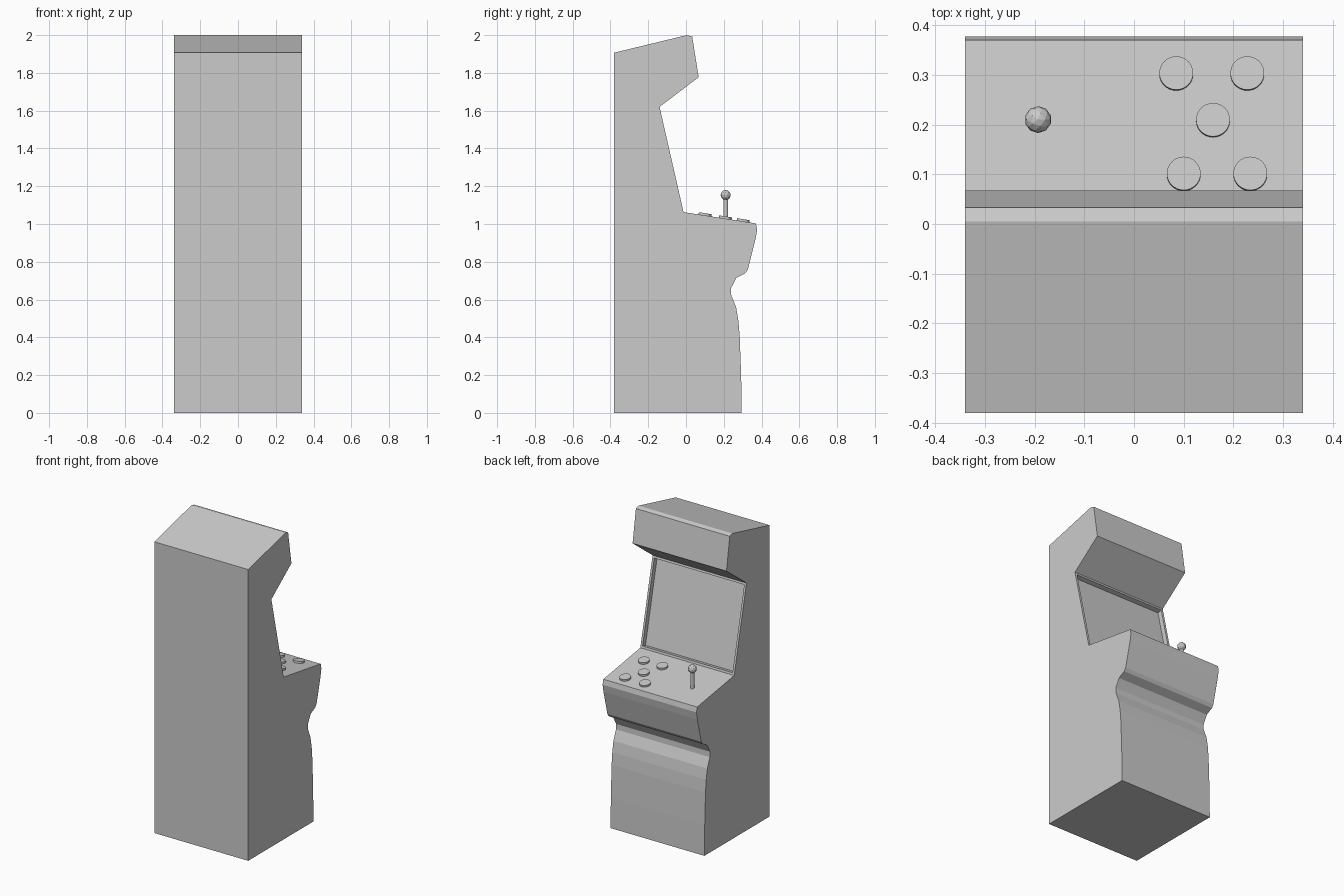
import bpy, bmesh
from math import atan2
from mathutils import Vector, Matrix

default = bpy.data.objects.get("Cube")
if default:
    bpy.data.objects.remove(default, do_unlink=True)

# One plain grey for the whole machine
grey = bpy.data.materials.new("plain grey")
grey.use_nodes = True
grey.diffuse_color = (0.6, 0.6, 0.6, 1)
grey.node_tree.nodes["Principled BSDF"].inputs["Base Color"].default_value = (0.6, 0.6, 0.6, 1)


def finish(name, bm):
    mesh = bpy.data.meshes.new(name)
    bm.to_mesh(mesh)
    bm.free()
    mesh.materials.append(grey)
    obj = bpy.data.objects.new(name, mesh)
    bpy.context.collection.objects.link(obj)
    return obj


HALF = 0.34
PANEL_BACK, PANEL_FRONT = Vector((-0.013, 1.063)), Vector((0.37, 1.003))
SCREEN_TOP = Vector((-0.14, 1.62))

# Side outline (y, z), from the rear foot round the front to the top
outline = [(-0.38, 0), (0.295, 0), (0.292, 0.2), (0.284, 0.41), (0.277, 0.49),
           (0.265, 0.56), (0.239, 0.625), (0.238, 0.66), (0.267, 0.715),
           (0.315, 0.74), (0.328, 0.76), (0.368, 0.92), (0.377, 0.97),
           PANEL_FRONT, PANEL_BACK, SCREEN_TOP, (0.067, 1.777),
           (0.033, 1.992), (0.005, 2.0), (-0.38, 1.907)]

# Cabinet: extruded outline with the screen face inset and sunk
bm = bmesh.new()
side = bm.faces.new([bm.verts.new((-HALF, y, z)) for y, z in outline])
grown = bmesh.ops.extrude_face_region(bm, geom=[side])["geom"]
bmesh.ops.translate(bm, vec=(2 * HALF, 0, 0),
                    verts=[v for v in grown if isinstance(v, bmesh.types.BMVert)])
bmesh.ops.recalc_face_normals(bm, faces=bm.faces)
mid = (PANEL_BACK + SCREEN_TOP) / 2
screen = min(bm.faces, key=lambda f: (f.calc_center_median() - Vector((0, *mid))).length)
bmesh.ops.inset_region(bm, faces=[screen], thickness=0.02, depth=0)
bmesh.ops.inset_region(bm, faces=[screen], thickness=0.001, depth=-0.03)
finish("cabinet", bm)

# Control panel helpers: everything tilts with the sloping top
slope = (PANEL_FRONT.y - PANEL_BACK.y) / (PANEL_FRONT.x - PANEL_BACK.x)
tilt = Matrix.Rotation(atan2(slope, 1), 4, 'X')


def panel_point(x, y):
    return Vector((x, y, PANEL_BACK.y + slope * (y - PANEL_BACK.x)))


# Push buttons
for i, (x, y) in enumerate([(0.085, 0.302), (0.228, 0.302), (0.159, 0.208),
                            (0.1, 0.1), (0.234, 0.1)], 1):
    bm = bmesh.new()
    bmesh.ops.create_cone(bm, cap_ends=True, segments=32, radius1=0.034, radius2=0.034,
                          depth=0.024, matrix=Matrix.Translation(panel_point(x, y)) @ tilt)
    finish(f"button_{i}", bm)

# Joystick: upright shaft with a faceted ball
stick = panel_point(-0.193, 0.21)
bm = bmesh.new()
bmesh.ops.create_cone(bm, cap_ends=True, segments=16, radius1=0.012, radius2=0.012,
                      depth=0.14, matrix=Matrix.Translation(stick + Vector((0, 0, 0.05))))
finish("joystick_shaft", bm)
bm = bmesh.new()
bmesh.ops.create_icosphere(bm, subdivisions=2, radius=0.027,
                           matrix=Matrix.Translation(stick + Vector((0, 0, 0.125))))
finish("joystick_ball", bm)
